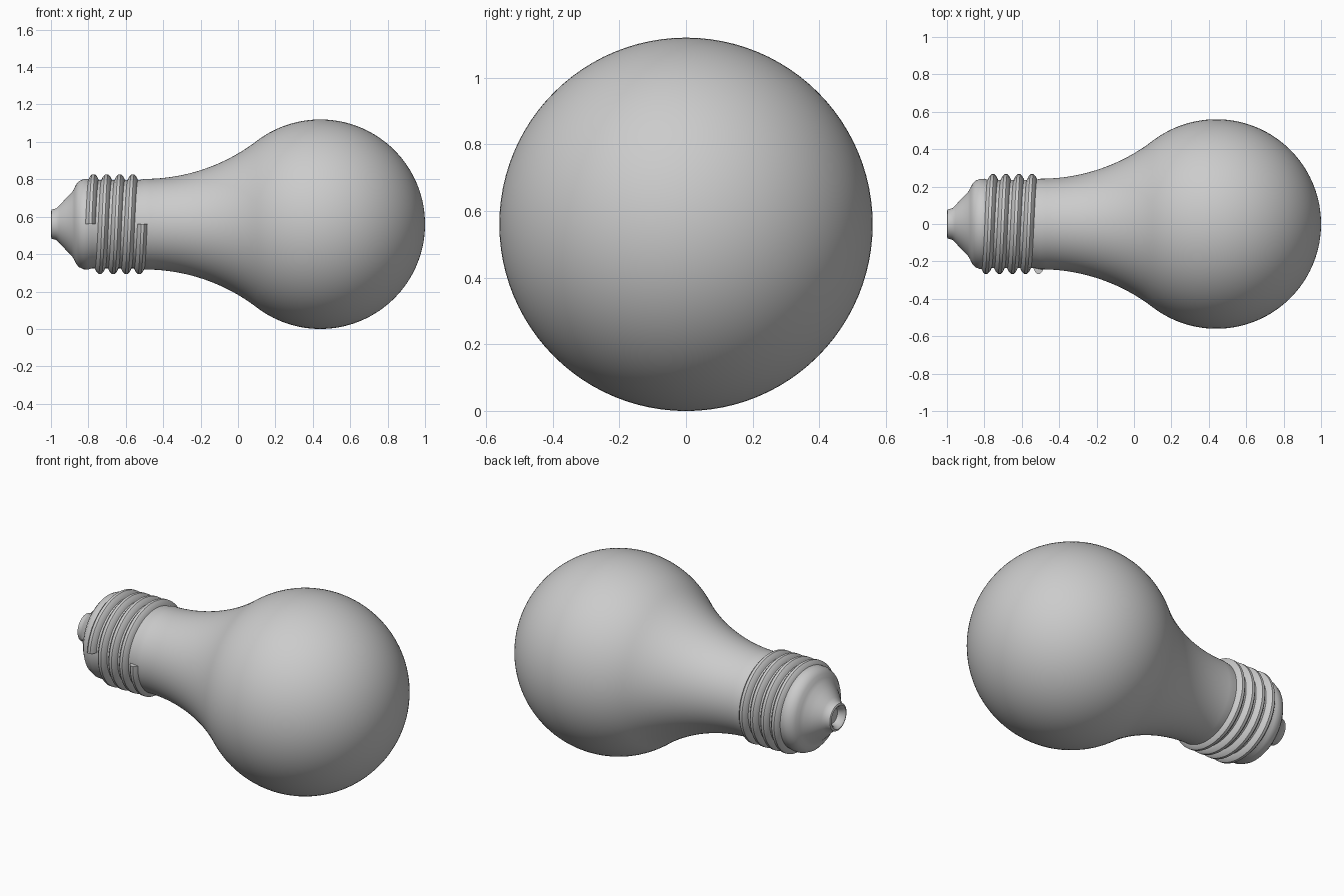
import bpy, bmesh
from math import sin, cos, pi, atan2, sqrt

if "Cube" in bpy.data.objects:
    bpy.data.objects.remove(bpy.data.objects["Cube"])

AXIS_Z = 0.56      # height of the bulb's long axis
SEGS = 96


def place(x, r, a):
    return (x, r * cos(a), AXIS_Z + r * sin(a))


def finish(bm, name, angle):
    bmesh.ops.recalc_face_normals(bm, faces=bm.faces)
    me = bpy.data.meshes.new(name)
    bm.to_mesh(me)
    bm.free()
    ob = bpy.data.objects.new(name, me)
    bpy.context.collection.objects.link(ob)
    bpy.ops.object.select_all(action='DESELECT')
    ob.select_set(True)
    bpy.context.view_layer.objects.active = ob
    bpy.ops.object.shade_smooth_by_angle(angle=angle)
    return ob


def lathe(name, profile):
    """Revolve (x, radius) points around the long axis; zero radius makes a pole."""
    bm = bmesh.new()
    rings = []
    for x, r in profile:
        n = 1 if r < 1e-5 else SEGS
        rings.append([bm.verts.new(place(x, r, 2 * pi * i / SEGS)) for i in range(n)])
    for a, b in zip(rings, rings[1:]):
        for i in range(SEGS):
            j = (i + 1) % SEGS
            if len(a) == 1:
                bm.faces.new((a[0], b[i], b[j]))
            elif len(b) == 1:
                bm.faces.new((a[i], b[0], a[j]))
            else:
                bm.faces.new((a[i], b[i], b[j], a[j]))
    return finish(bm, name, 0.6)


# Bulb and base: hollow contact tip, cone, shoulder, then the thread core
profile = [(-0.955, 0), (-0.96, 0.045), (-0.99, 0.056), (-1.0, 0.068), (-0.996, 0.078),
           (-0.972, 0.084), (-0.955, 0.10), (-0.92, 0.138), (-0.888, 0.17),
           (-0.876, 0.19), (-0.866, 0.212), (-0.85, 0.23), (-0.825, 0.241),
           (-0.80, 0.242), (-0.78, 0.236), (-0.53, 0.236)]

# Flared neck: arc that meets the globe tangentially
GX, GR, NX, NR, R = 0.44, 0.56, -0.5, 0.242, 0.988
flare = atan2(GX - NX, NR + R)
for i in range(21):
    t = flare * i / 20
    profile.append((NX + R * sin(t), NR + R * (1 - cos(t))))

# Round globe
start = pi / 2 + flare
for i in range(1, 49):
    t = start * (1 - i / 48)
    profile.append((GX + GR * cos(t), GR * sin(t)))
lathe("bulb_body", profile)

# Screw thread: rounded ridge swept along a four-turn helix
TURNS, PITCH, STEPS = 4, 0.07, 72
section = [(-0.031, 0.225), (-0.027, 0.238), (-0.018, 0.256), (-0.008, 0.266),
           (0.008, 0.266), (0.018, 0.256), (0.027, 0.238), (0.031, 0.225)]
bm = bmesh.new()
rings = []
for i in range(TURNS * STEPS + 1):
    turn = i / STEPS
    x = -0.79 + PITCH * turn
    rings.append([bm.verts.new(place(x + dx, r, pi - 2 * pi * turn)) for dx, r in section])
n = len(section)
for a, b in zip(rings, rings[1:]):
    for k in range(n):
        m = (k + 1) % n
        bm.faces.new((a[k], a[m], b[m], b[k]))
bm.faces.new(rings[0])
bm.faces.new(rings[-1])
finish(bm, "screw_thread", 0.7)
